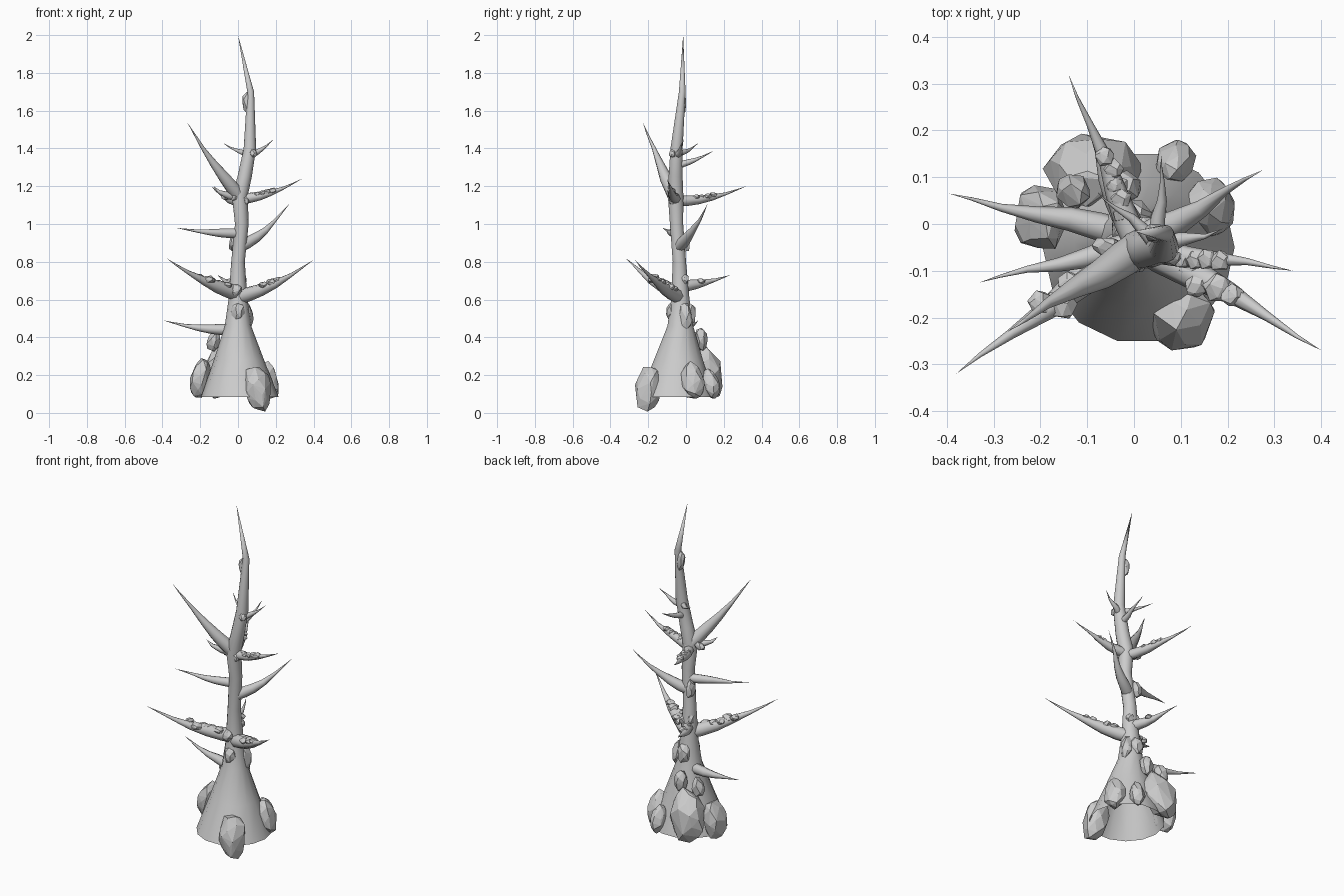
import bpy, bmesh, math, random
from mathutils import Vector

if "Cube" in bpy.data.objects:
    bpy.data.objects.remove(bpy.data.objects["Cube"])

random.seed(7)


def finish(bm, name, smooth):
    bmesh.ops.recalc_face_normals(bm, faces=bm.faces)
    me = bpy.data.meshes.new(name)
    bm.to_mesh(me)
    bm.free()
    for p in me.polygons:
        p.use_smooth = smooth
    ob = bpy.data.objects.new(name, me)
    bpy.context.collection.objects.link(ob)
    return ob


def tube(name, pts, radii, sides, upright=False):
    """Tapered tube through points, last point is a sharp tip, start is open."""
    bm = bmesh.new()
    pts = [Vector(p) for p in pts]
    rings = []
    for i, (p, r) in enumerate(zip(pts[:-1], radii)):
        t = Vector((0, 0, 1)) if upright else (pts[i + 1] - pts[max(i - 1, 0)]).normalized()
        u = Vector((1, 0, 0)) if upright else t.cross(Vector((0, 0, 1))).normalized()
        v = t.cross(u)
        rings.append([bm.verts.new(p + (u * math.cos(a) + v * math.sin(a)) * r)
                      for a in [2 * math.pi * k / sides for k in range(sides)]])
    for a, b in zip(rings, rings[1:]):
        for k in range(sides):
            n = (k + 1) % sides
            bm.faces.new((a[k], a[n], b[n], b[k]))
    tip = bm.verts.new(pts[-1])
    for k in range(sides):
        bm.faces.new((rings[-1][k], rings[-1][(k + 1) % sides], tip))
    return finish(bm, name, True)


def rock(name, c, s, lean=0.0, n=26):
    """Faceted hull of scattered points, filling centre c +- half size s."""
    c, s = Vector(c), Vector(s)
    d = Vector((c.x, c.y + 0.04, 0)).normalized()
    pts = []
    for i in range(n):
        z = 1 - 2 * (i + 0.5) / n
        a = i * 2.39996 + random.uniform(-.35, .35)
        q = math.sqrt(1 - z * z)
        p = Vector((q * math.cos(a), q * math.sin(a), z)) * random.uniform(.9, 1.1)
        pts.append(p - d * lean * p.z)
    for ax in range(3):
        lo, hi = min(p[ax] for p in pts), max(p[ax] for p in pts)
        for p in pts:
            p[ax] = c[ax] + s[ax] * (2 * (p[ax] - lo) / (hi - lo) - 1)
    bm = bmesh.new()
    for p in pts:
        bm.verts.new(p)
    bmesh.ops.convex_hull(bm, input=bm.verts)
    loose = [v for v in bm.verts if not v.link_faces]
    bmesh.ops.delete(bm, geom=loose, context='VERTS')
    return finish(bm, name, False)


# Trunk with flared, open base
trunk = [(.01, -.05, .085, .205), (.005, -.04, .28, .133), (0, -.03, .46, .070),
         (0, -.03, .6, .050), (0, -.035, .8, .036), (.02, -.05, 1.0, .036),
         (.01, -.055, 1.15, .042), (.035, -.055, 1.25, .038), (.063, -.05, 1.4, .033),
         (.067, -.02, 1.7, .018), (0, -.015, 2.0, 0)]
tube("trunk", [t[:3] for t in trunk], [t[3] for t in trunk], 14, True)

# Thorny branches: base, tip, base radius, sag, crusted with pebbles
branches = [
    ((-.02, -.02, .44), (-.395, .065, .49), .030, .015, 0),
    ((.01, -.03, .63), (-.38, -.32, .82), .040, .025, 5),
    ((.01, -.04, .95), (-.33, -.125, .98), .026, .008, 0),
    ((.02, -.045, 1.13), (-.27, -.23, 1.54), .038, .02, 0),
    ((.01, -.05, 1.12), (-.14, .32, 1.20), .028, .02, 5),
    ((.01, -.04, .88), (.275, .115, 1.11), .032, .03, 0),
    ((.01, -.05, 1.13), (.34, -.10, 1.24), .027, .02, 5),
    ((0, -.03, .61), (.40, -.27, .81), .038, .025, 5),
    ((0, -.03, .67), (-.11, .235, .73), .030, .01, 2),
    ((.06, -.05, 1.36), (.19, -.01, 1.45), .018, .01, 0),
    ((.05, -.05, 1.31), (.06, .15, 1.39), .018, .01, 0),
    ((.06, -.05, 1.37), (-.08, .07, 1.43), .016, .01, 0),
]
for i, (a, b, r, sag, crust) in enumerate(branches):
    a, b = Vector(a), Vector(b)
    fr = [0, .15, .32, .5, .7, .87, 1]
    rad = [1, 1, .85, .58, .28, .12, 0]
    side = (b - a).cross(Vector((0, 0, 1))).normalized()
    pts = [a.lerp(b, f) + side * .006 * math.sin(f * 7 + i) * math.sin(f * math.pi)
           - Vector((0, 0, sag * math.sin(f * math.pi))) for f in fr]
    tube(f"branch_{i}", pts, [r * q for q in rad], 8)
    for k in range(crust):
        f = .2 + .4 * k / crust
        w = r * random.uniform(.55, .75)
        p = a.lerp(b, f) + side * random.uniform(-.5, .5) * r
        p.z += -sag * math.sin(f * math.pi) + r * (.65 - .5 * f)
        rock(f"branch_pebble_{i}_{k}", p, (w * 1.1, w * 1.1, w * .75), n=18)

# Boulders leaning on the base
boulders = [
    ((.10, -.20, .125), (.072, .070, .118), .2),
    ((-.20, .015, .185), (.055, .068, .105), .3),
    ((-.09, .115, .22), (.105, .078, .145), .35),
    ((.160, .035, .175), (.055, .064, .10), .3),
    ((.09, .135, .155), (.043, .045, .08), .3),
]
for i, (c, s, lean) in enumerate(boulders):
    rock(f"base_boulder_{i}", c, s, lean, 36)

# Lumps on the trunk
lumps = [
    ((-.13, .07, .38), (.036, .036, .055)), ((-.02, .08, .39), (.035, .035, .06)),
    ((.055, 0, .51), (.028, .035, .07)), ((0, -.075, .54), (.038, .03, .045)),
    ((0, .015, .53), (.038, .035, .06)), ((-.025, -.01, .905), (.022, .03, .05)),
    ((.045, -.02, 1.64), (.022, .02, .06)), ((.08, -.07, 1.375), (.02, .02, .022)),
    ((-.01, -.08, .65), (.03, .025, .03)), ((.02, -.01, .71), (.025, .025, .03)),
    ((-.02, -.02, .72), (.02, .025, .035)), ((-.02, -.07, 1.16), (.03, .03, .035)),
    ((-.06, -.05, 1.15), (.03, .02, .022)), ((.04, -.07, 1.13), (.02, .02, .025)),
]
for i, (c, s) in enumerate(lumps):
    rock(f"trunk_lump_{i}", c, s, .2, 22)

# Short curled twig on the left
tube("side_twig", [(.01, -.05, 1.14), (-.05, -.08, 1.15), (-.1, -.1, 1.17), (-.13, -.11, 1.2)],
     [.022, .02, .01, 0], 7)
